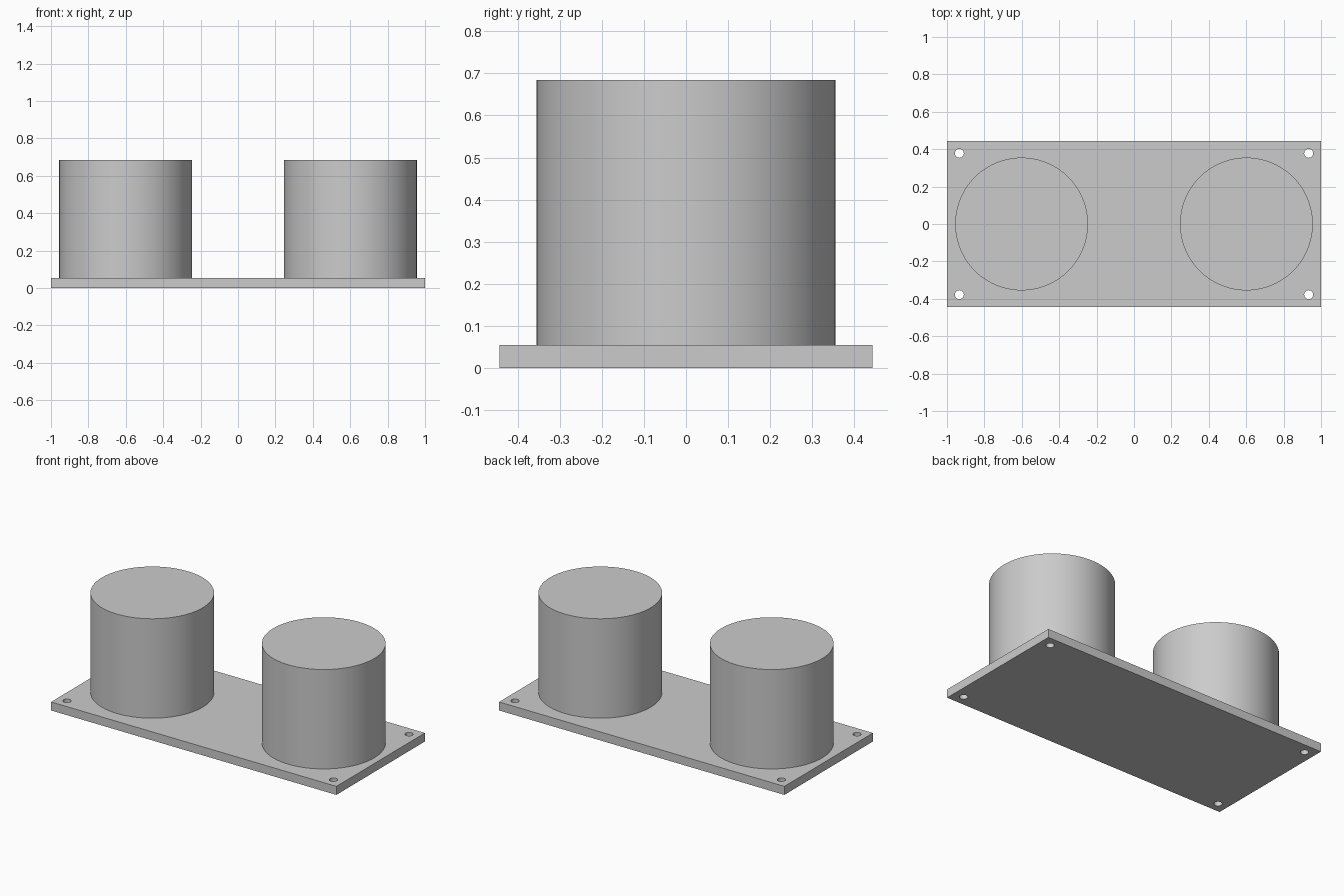
import bpy

if "Cube" in bpy.data.objects:
    bpy.data.objects.remove(bpy.data.objects["Cube"])

PLATE_X, PLATE_Y, PLATE_Z = 2.0, 0.886, 0.054
DRUM_R, DRUM_X, TOP = 0.355, 0.601, 0.684
HOLE_R, HOLE_X, HOLE_Y = 0.024, 0.934, 0.378


def cylinder(name, x, y, z0, z1, radius, sides):
    bpy.ops.mesh.primitive_cylinder_add(vertices=sides, radius=radius, depth=z1 - z0,
                                        location=(x, y, (z0 + z1) / 2))
    obj = bpy.context.object
    obj.name = name
    bpy.ops.object.shade_smooth_by_angle()
    return obj


# Base plate
bpy.ops.mesh.primitive_cube_add(size=1, location=(0, 0, PLATE_Z / 2))
plate = bpy.context.object
plate.name = "base_plate"
plate.scale = (PLATE_X, PLATE_Y, PLATE_Z)
bpy.ops.object.transform_apply(location=True, scale=True)

# Through holes in the four corners
for sx in (-1, 1):
    for sy in (-1, 1):
        cutter = cylinder("hole_cutter", sx * HOLE_X, sy * HOLE_Y, -0.05, PLATE_Z + 0.05, HOLE_R, 32)
        cutter.hide_render = True
        mod = plate.modifiers.new("corner_hole", 'BOOLEAN')
        mod.operation = 'DIFFERENCE'
        mod.solver = 'EXACT'
        mod.object = cutter
        bpy.context.view_layer.objects.active = plate
        bpy.ops.object.modifier_apply(modifier=mod.name)
        bpy.data.objects.remove(cutter)

bpy.ops.object.select_all(action='DESELECT')
plate.select_set(True)
bpy.context.view_layer.objects.active = plate
bpy.ops.object.shade_smooth_by_angle()

# Two drums standing on the plate
for side, sx in (("left", -1), ("right", 1)):
    cylinder(side + "_drum", sx * DRUM_X, 0, PLATE_Z, TOP, DRUM_R, 96)
